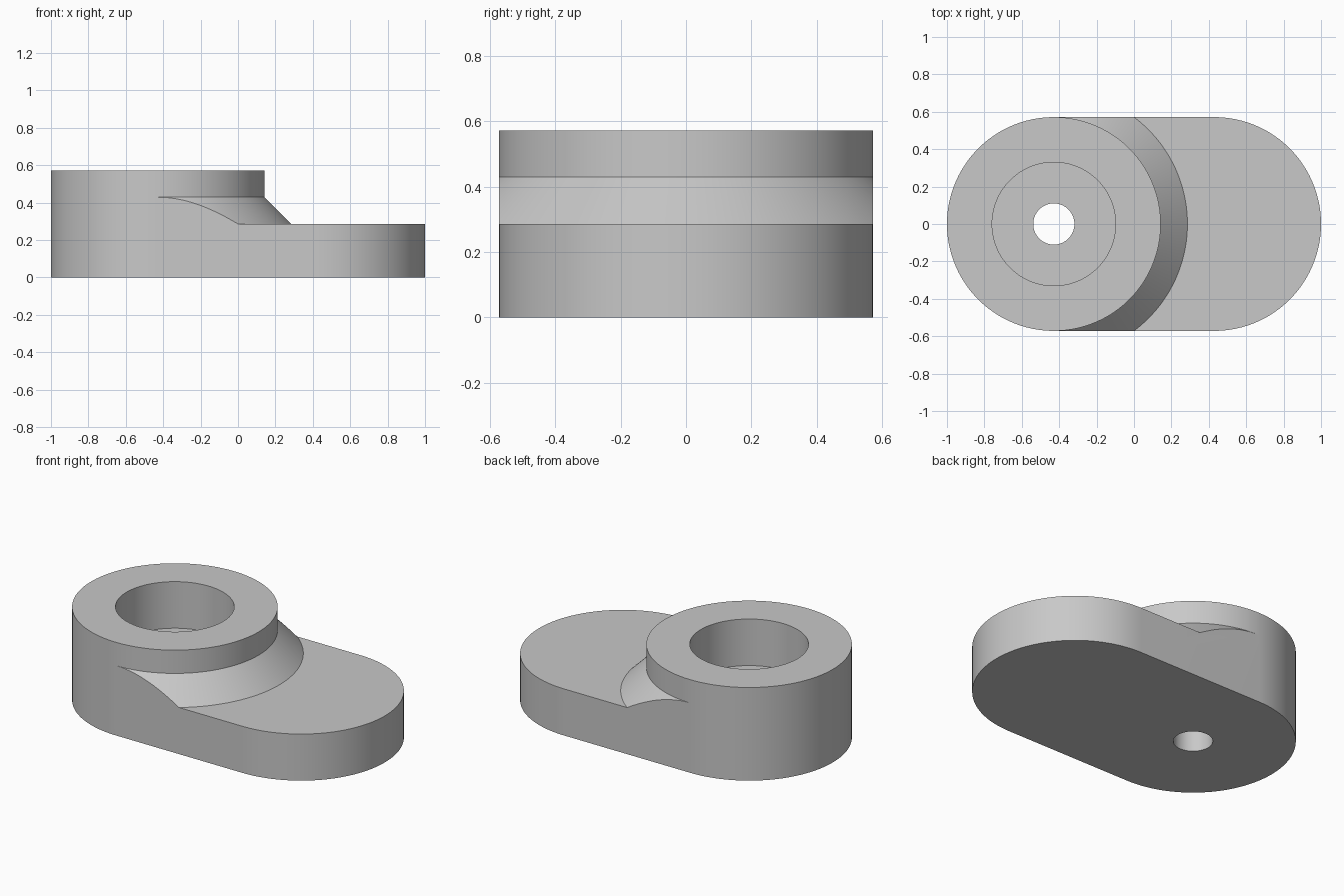
import bpy, bmesh
from math import sin, cos, pi, asin

cube = bpy.data.objects.get("Cube")
if cube:
    bpy.data.objects.remove(cube)

# Main dimensions
C = 3 / 7            # distance of each end centre from the middle
R = 4 / 7            # end radius
CONE_R = 5 / 7       # foot radius of the sloped collar
BORE, HOLE = 0.33, 0.11
DECK, COLLAR, TOP = 2 / 7, 3 / 7, 4 / 7

bm = bmesh.new()


def face(points):
    """Add a face from points, dropping repeated corners."""
    unique = []
    for p in points:
        if not any(sum((a - b) ** 2 for a, b in zip(p, q)) < 1e-10 for q in unique):
            unique.append(p)
    if len(unique) > 2:
        bm.faces.new([bm.verts.new(p) for p in unique])


def strip(lower, upper):
    """Join two equally long rows of points with quads."""
    for i in range(len(lower) - 1):
        face([lower[i], lower[i + 1], upper[i + 1], upper[i]])


def span(start, end, steps):
    return [start + (end - start) * i / steps for i in range(steps + 1)]


def arc(angles, radius, z, x=-C):
    return [(x + radius * cos(a), radius * sin(a), z) for a in angles]


# Angles around the boss, with a stop where the collar foot meets the side
corner = asin(R / CONE_R)
foot = span(-corner, corner, 56)
lower_side = span(-pi / 2, -corner, 20)
upper_side = span(corner, pi / 2, 20)
right = lower_side[:-1] + foot + upper_side[1:]
left = span(pi / 2, 3 * pi / 2, 72)
full = right + left[1:]
end = span(-pi / 2, pi / 2, 72)


def collar_edge(angles):
    """Outer edge of the collar, clipped by the straight sides."""
    points = []
    for a in angles:
        r = min(CONE_R, R / max(abs(sin(a)), 0.01))
        points.append((-C + r * cos(a), r * sin(a), COLLAR - (r - R)))
    return points


# Boss: upper band, rear wall, sloped collar
strip(arc(full, R, COLLAR), arc(full, R, TOP))
strip(arc(left, R, 0), arc(left, R, COLLAR))
strip(collar_edge(right), arc(right, R, COLLAR))

# Counterbore and through hole
strip(arc(full, BORE, TOP), arc(full, R, TOP))
strip(arc(full, BORE, DECK), arc(full, BORE, TOP))
strip(arc(full, HOLE, DECK), arc(full, BORE, DECK))
strip(arc(full, HOLE, 0), arc(full, HOLE, DECK))

# Low deck and its rounded end
strip(arc(end, R, 0, C), arc(end, R, DECK, C))
face(collar_edge(foot) + arc(end, R, DECK, C)[::-1])

# Flat sides with the curved collar cut
for side, angles in ((-1, lower_side), (1, upper_side[::-1])):
    face([(-C, side * R, 0), (C, side * R, 0), (C, side * R, DECK)]
         + collar_edge(angles)[::-1])

# Underside
strip(arc(left, HOLE, 0), arc(left, R, 0))
face([(-C, -R, 0)] + arc(end, R, 0, C) + [(-C, R, 0)] + arc(right, HOLE, 0)[::-1])

bmesh.ops.remove_doubles(bm, verts=bm.verts, dist=1e-5)
bmesh.ops.recalc_face_normals(bm, faces=bm.faces)

mesh = bpy.data.meshes.new("stepped_link_body")
bm.to_mesh(mesh)
bm.free()
body = bpy.data.objects.new("stepped_link_body", mesh)
bpy.context.collection.objects.link(body)

# Single plain grey
grey = bpy.data.materials.new("plain_grey")
grey.use_nodes = True
colour = (0.58, 0.58, 0.58, 1)
grey.diffuse_color = colour
grey.node_tree.nodes["Principled BSDF"].inputs["Base Color"].default_value = colour
mesh.materials.append(grey)

bpy.ops.object.select_all(action="DESELECT")
body.select_set(True)
bpy.context.view_layer.objects.active = body
bpy.ops.object.shade_smooth_by_angle(angle=pi / 6)
